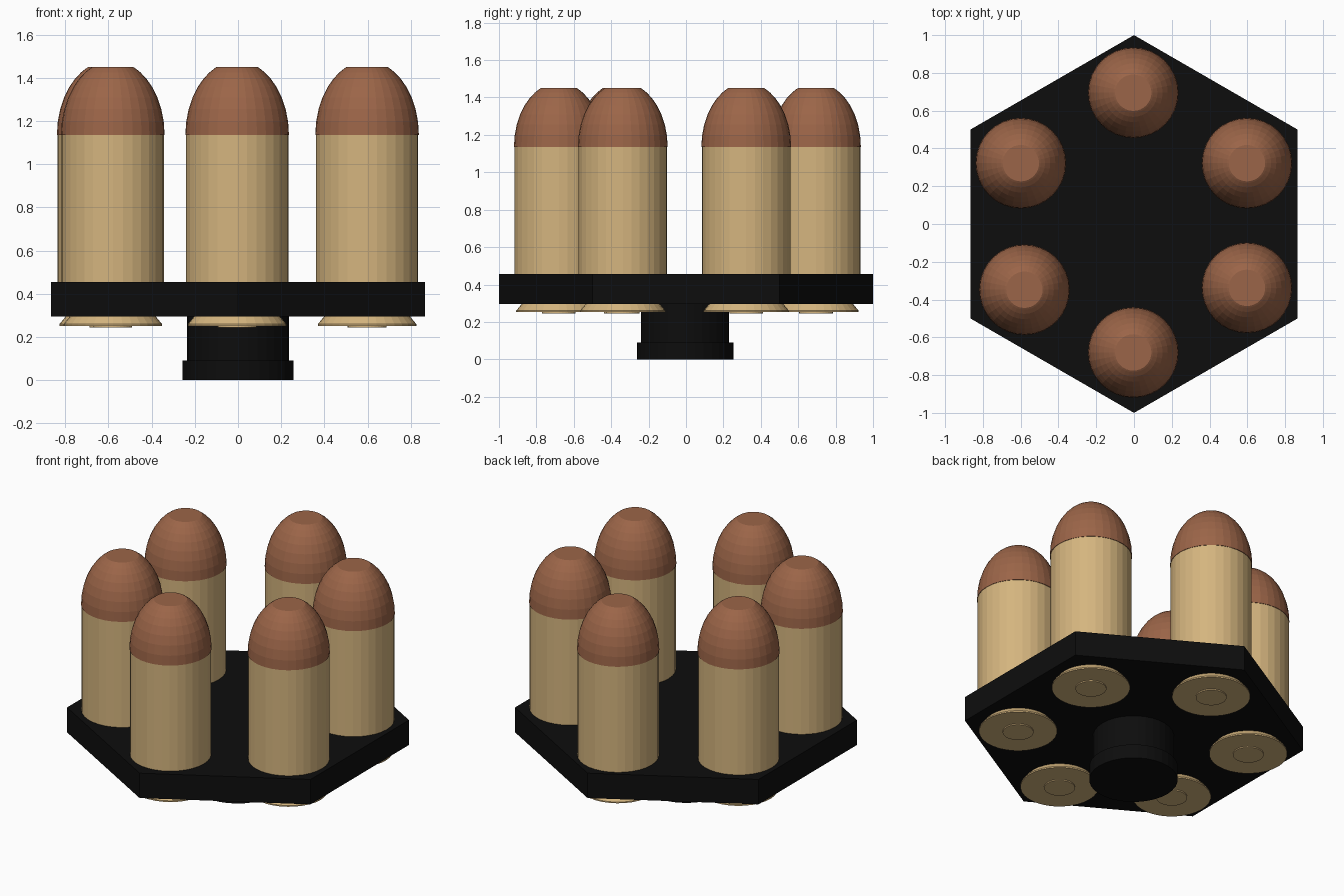
import bpy, bmesh
from math import cos, sin, pi, sqrt

if "Cube" in bpy.data.objects:
    bpy.data.objects.remove(bpy.data.objects["Cube"])

SEG = 32


def material(name, color):
    m = bpy.data.materials.new(name)
    m.diffuse_color = (*color, 1)
    m.use_nodes = True
    m.node_tree.nodes["Principled BSDF"].inputs["Base Color"].default_value = m.diffuse_color
    return m


black = material("black_polymer", (0.004, 0.004, 0.004))
brass = material("brass", (0.66, 0.46, 0.21))
copper = material("copper", (0.33, 0.13, 0.065))


def lathe(name, profile, mat, center=(0, 0), seg=SEG, phase=0.0):
    """Spin (radius, z) points, listed bottom to top, into a capped solid."""
    bm = bmesh.new()
    rings = [[bm.verts.new((r * cos(2 * pi * i / seg + phase),
                            r * sin(2 * pi * i / seg + phase), z))
              for i in range(seg)] for r, z in profile]
    for a, b in zip(rings, rings[1:]):
        for i in range(seg):
            j = (i + 1) % seg
            bm.faces.new((a[i], a[j], b[j], b[i]))
    bm.faces.new(rings[0][::-1])
    bm.faces.new(rings[-1])
    mesh = bpy.data.meshes.new(name)
    bm.to_mesh(mesh)
    bm.free()
    mesh.materials.append(mat)
    obj = bpy.data.objects.new(name, mesh)
    obj.location = (*center, 0)
    bpy.context.collection.objects.link(obj)
    return obj


# Hexagonal holder plate, points along y
lathe("holder_plate", [(1, 0.295), (1, 0.455)], black, seg=6, phase=pi / 2)

# Stepped turning knob underneath
lathe("release_knob", [(0.258, 0), (0.258, 0.09), (0.236, 0.09), (0.236, 0.30)],
      black, center=(0, -0.005))

# Cartridge profiles
case = [(0.09, 0.245), (0.09, 0.252), (0.228, 0.252), (0.228, 0.26),
        (0.195, 0.30), (0.195, 0.33), (0.237, 0.37), (0.237, 1.135)]
base_z, tip_z, r0, height, rings = 1.135, 1.45, 0.24, 0.344, 8
nose = []
for k in range(rings + 1):
    z = base_z + (tip_z - base_z) * sin(pi / 2 * k / rings)
    nose.append((r0 * sqrt(1 - ((z - base_z) / height) ** 2), z))

# Six cartridges around the plate
spots = [(-0.004, 0.695), (-0.599, 0.322), (0.598, 0.322),
         (0.598, -0.338), (-0.58, -0.348), (-0.004, -0.68)]
for n, c in enumerate(spots, 1):
    lathe(f"cartridge_case_{n}", case, brass, c)
    lathe(f"bullet_nose_{n}", nose, copper, c)
